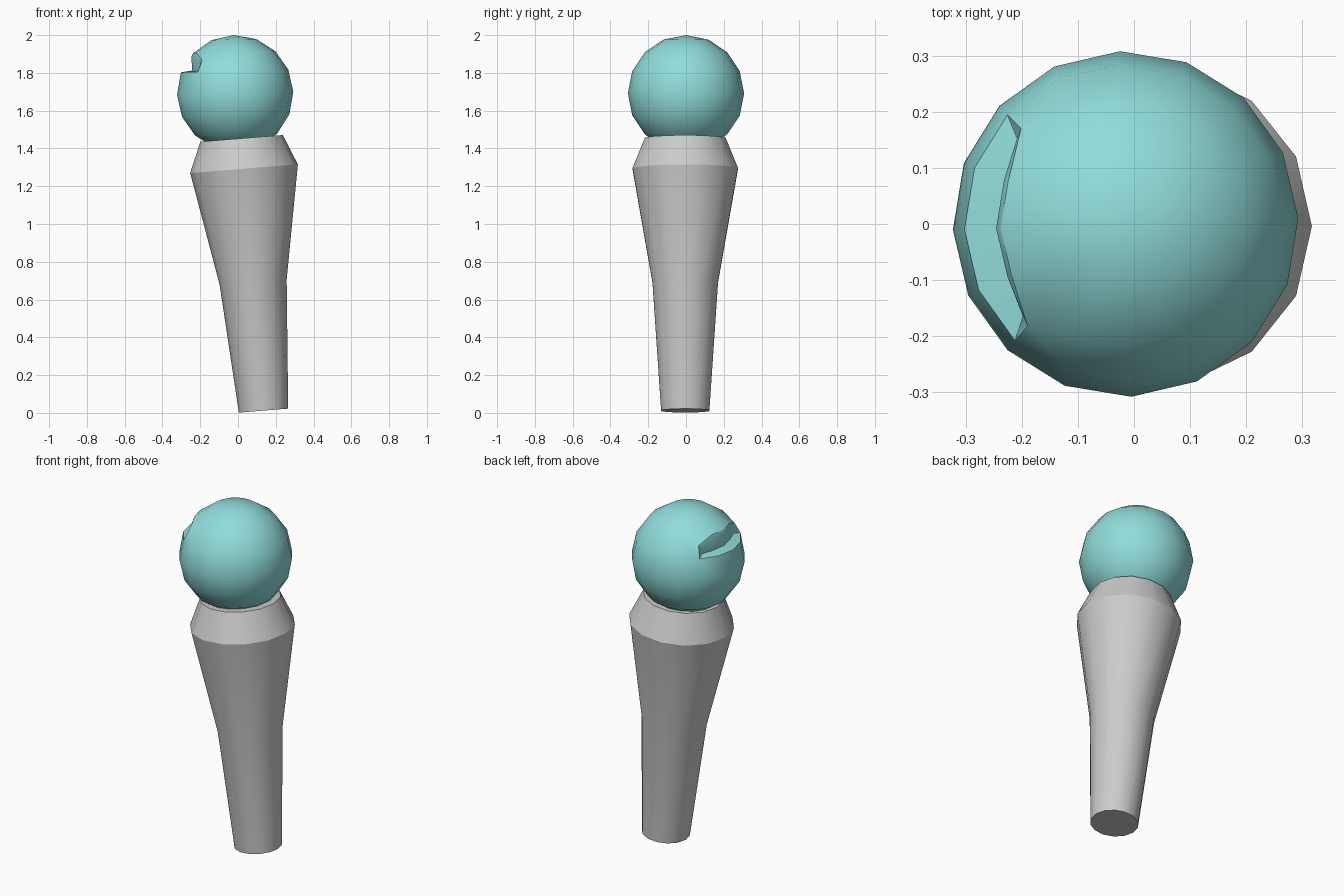
import bpy, bmesh, math
from mathutils import Vector, Matrix

if "Cube" in bpy.data.objects:
    bpy.data.objects.remove(bpy.data.objects["Cube"])


def add_object(name, bm, matrix, color=None):
    bmesh.ops.recalc_face_normals(bm, faces=bm.faces[:])
    mesh = bpy.data.meshes.new(name)
    bm.to_mesh(mesh)
    bm.free()
    ob = bpy.data.objects.new(name, mesh)
    ob.matrix_world = matrix
    bpy.context.collection.objects.link(ob)
    if color:
        mat = bpy.data.materials.new(name + "_colour")
        mat.diffuse_color = color
        mat.use_nodes = True
        mat.node_tree.nodes["Principled BSDF"].inputs["Base Color"].default_value = mat.diffuse_color
        mesh.materials.append(mat)
    bpy.ops.object.select_all(action='DESELECT')
    ob.select_set(True)
    bpy.context.view_layer.objects.active = ob
    bpy.ops.object.shade_smooth_by_angle(angle=math.radians(30))
    return ob


# Handle: tapered 14-sided lathe, leaning slightly to the left
SIDES = 14
profile = [(0.131, 0), (0.178, 0.682), (0.286, 1.285), (0.219, 1.446)]
bm = bmesh.new()
rings = []
for r, z in profile:
    rings.append([bm.verts.new((r * math.cos(2 * math.pi * i / SIDES),
                                r * math.sin(2 * math.pi * i / SIDES), z))
                  for i in range(SIDES)])
for a, b in zip(rings, rings[1:]):
    for i in range(SIDES):
        j = (i + 1) % SIDES
        bm.faces.new((a[i], a[j], b[j], b[i]))
bm.faces.new(rings[0])
bm.faces.new(rings[-1])
add_object("handle", bm, Matrix.Translation((0.135, -0.004, 0.012))
           @ Matrix.Rotation(math.radians(-4.6), 4, 'Y'))

# Ball head: low-poly sphere
R = 0.308
bm = bmesh.new()
bmesh.ops.create_uvsphere(bm, u_segments=16, v_segments=8, radius=R)

# Slot: four faces of one band on the left, pushed inward
slot = []
for f in bm.faces:
    c = f.calc_center_median()
    lat = math.degrees(math.atan2(c.z, math.hypot(c.x, c.y)))
    if 24 < lat < 44 and abs(math.atan2(c.y, -c.x)) < math.radians(44):
        slot.append(f)
# Narrow the slot ends
for v in {v for f in slot for v in f.verts}:
    if v.co.z > 0.2 and abs(v.co.y) > 0.14:
        lat, lon = math.radians(36), math.atan2(v.co.y, v.co.x)
        v.co = R * Vector((math.cos(lat) * math.cos(lon),
                           math.cos(lat) * math.sin(lon), math.sin(lat)))
result = bmesh.ops.extrude_face_region(bm, geom=slot)
for v in [g for g in result["geom"] if isinstance(g, bmesh.types.BMVert)]:
    r = math.hypot(v.co.x, v.co.y)
    lon = math.atan2(v.co.y, -v.co.x)
    end = abs(lon) > math.radians(40)
    lower = v.co.z < 0.14
    new_r = 0.243 if end else 0.226
    lon *= 0.9 if end else 1
    v.co = Vector((-new_r * math.cos(lon), new_r * math.sin(lon),
                   v.co.z + (0.008 if lower else -0.018)))
bmesh.ops.delete(bm, geom=[f for f in slot if f.is_valid], context='FACES')
add_object("ball_head", bm, Matrix.Translation((-0.015, 0, 1.692))
           @ Matrix.Rotation(math.radians(-1.4), 4, 'Y')
           @ Matrix.Rotation(math.radians(1.9), 4, 'Z'), (0.28, 0.72, 0.71, 1))
